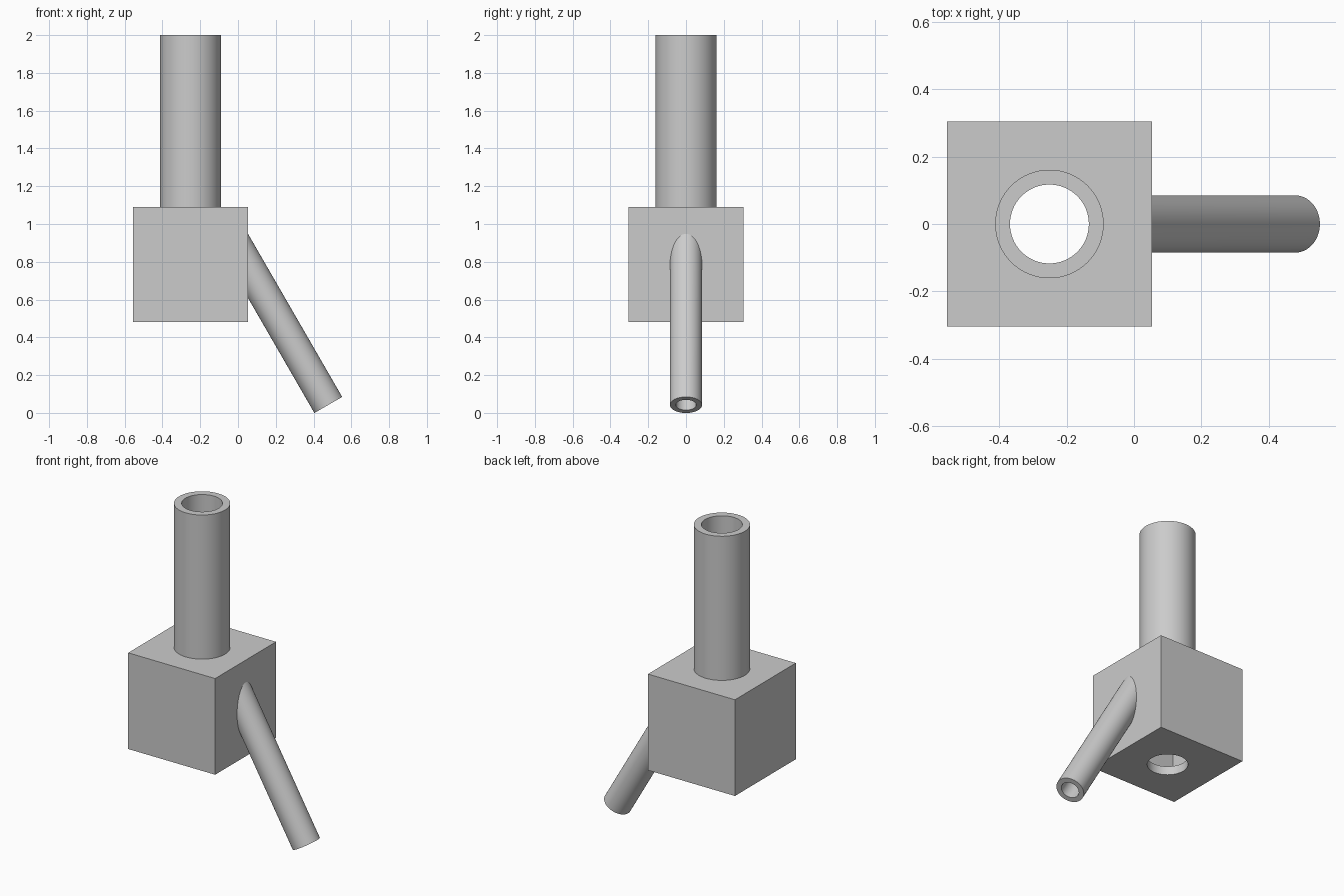
import bpy
import math
from mathutils import Vector

if "Cube" in bpy.data.objects:
    bpy.data.objects.remove(bpy.data.objects["Cube"])

GREY = (0.6, 0.6, 0.6, 1)
mat = bpy.data.materials.new("light grey")
mat.use_nodes = True
mat.diffuse_color = GREY
mat.node_tree.nodes["Principled BSDF"].inputs["Base Color"].default_value = GREY

SIZE, WALL = 0.608, 0.055
CENTRE = Vector((-0.251, 0, 0.785))
TOP = CENTRE.z + SIZE / 2


def box(name, size):
    bpy.ops.mesh.primitive_cube_add(size=size, location=CENTRE)
    ob = bpy.context.object
    ob.name = name
    ob.data.materials.append(mat)
    return ob


def rod(name, start, end, radius):
    axis = end - start
    bpy.ops.mesh.primitive_cylinder_add(
        vertices=64, radius=radius, depth=axis.length, location=(start + end) / 2,
        rotation=axis.to_track_quat('Z', 'Y').to_euler())
    ob = bpy.context.object
    ob.name = name
    ob.data.materials.append(mat)
    return ob


def cut(ob, *cutters):
    bpy.context.view_layer.objects.active = ob
    for cutter in cutters:
        mod = ob.modifiers.new("cut", 'BOOLEAN')
        mod.operation = 'DIFFERENCE'
        mod.solver = 'EXACT'
        mod.object = cutter
        bpy.ops.object.modifier_apply(modifier=mod.name)


# Axes of the two pipes
slope = Vector((-math.sin(math.radians(30)), 0, math.cos(math.radians(30))))
foot = Vector((0.478, 0, 0.042))
inside = foot + slope * 1.05
base = Vector((CENTRE.x, 0, TOP))
tip = Vector((CENTRE.x, 0, 2))
up = Vector((0, 0, 1))

# Cutters for the cavity, bores and joint
cavity = box("cavity_cutter", SIZE - 2 * WALL)
joint = box("joint_cutter", SIZE)
main_bore = rod("main_bore_cutter", up * 0.3 + Vector((CENTRE.x, 0, 0)), tip + up * 0.1, 0.117)
side_bore = rod("side_bore_cutter", foot - slope * 0.1, inside, 0.054)

# Hollow block with openings
block = box("hollow_block", SIZE)
cut(block, cavity, main_bore, side_bore)

# Upright pipe
upright = rod("upright_pipe", base, tip, 0.161)
cut(upright, main_bore)

# Slanted pipe trimmed flush against the block
side = rod("slanted_pipe", foot, inside, 0.085)
cut(side, side_bore, joint)

for cutter in (cavity, joint, main_bore, side_bore):
    bpy.data.objects.remove(cutter)

bpy.ops.object.select_all(action='DESELECT')
for ob in (block, upright, side):
    ob.select_set(True)
bpy.context.view_layer.objects.active = block
bpy.ops.object.shade_smooth_by_angle(angle=math.radians(30))
